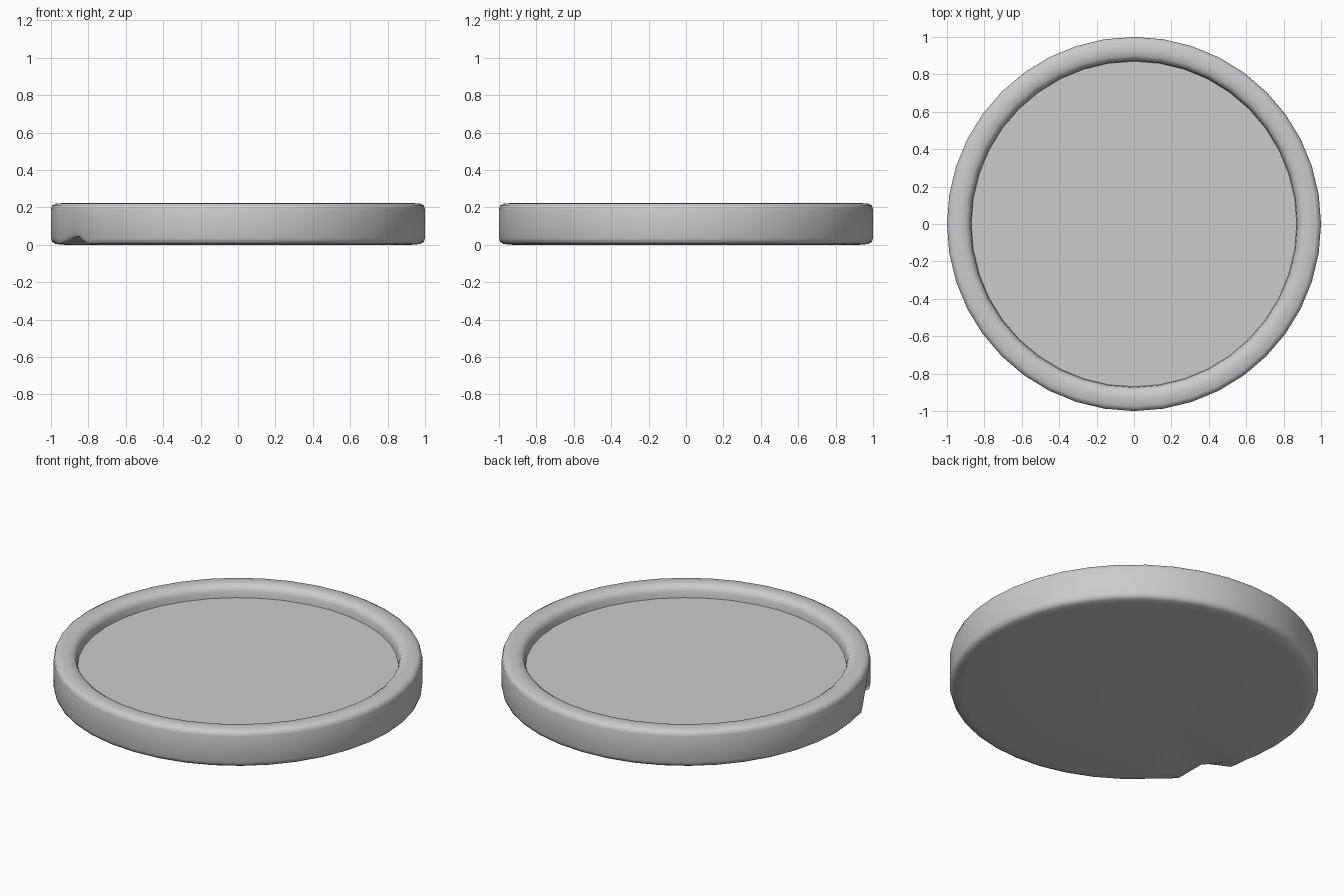
import bpy, bmesh, math

if "Cube" in bpy.data.objects:
    bpy.data.objects.remove(bpy.data.objects["Cube"])

SEG = 40  # sides of the disc

# Lathe profile (radius, height): underside, outer wall, rounded rim, recessed floor
PROFILE = [(0.5, 0.0), (0.93, 0.0), (0.975, 0.004), (0.993, 0.014), (1.0, 0.035),
           (1.0, 0.19), (0.994, 0.21), (0.975, 0.22), (0.93, 0.223),
           (0.90, 0.218), (0.882, 0.205), (0.874, 0.185), (0.87, 0.15)]

bm = bmesh.new()
rings = []
for r, z in PROFILE:
    rings.append([bm.verts.new((r * math.cos(2 * math.pi * i / SEG),
                                r * math.sin(2 * math.pi * i / SEG), z))
                  for i in range(SEG)])
for a, b in zip(rings, rings[1:]):
    for i in range(SEG):
        j = (i + 1) % SEG
        bm.faces.new((a[i], a[j], b[j], b[i]))

# underside and recessed floor
bm.faces.new(rings[0][::-1])
bm.faces.new(rings[-1])

# small chip in the lower edge at the front left
for ring, lift, push in ((1, 0.025, 1.0), (2, 0.045, 0.985), (3, 0.05, 0.975), (4, 0.04, 0.972)):
    v = rings[ring][23]
    v.co.z += lift
    v.co.x *= push
    v.co.y *= push
for ring in (2, 3):
    for i in (22, 24):
        v = rings[ring][i]
        f = 0.995 / math.hypot(v.co.x, v.co.y)
        v.co.x *= f
        v.co.y *= f

bmesh.ops.recalc_face_normals(bm, faces=bm.faces)
mesh = bpy.data.meshes.new("round_tray_base")
bm.to_mesh(mesh)
bm.free()
obj = bpy.data.objects.new("round_tray_base", mesh)
bpy.context.collection.objects.link(obj)
bpy.context.view_layer.objects.active = obj
obj.select_set(True)
bpy.ops.object.shade_smooth_by_angle(angle=math.radians(50))
